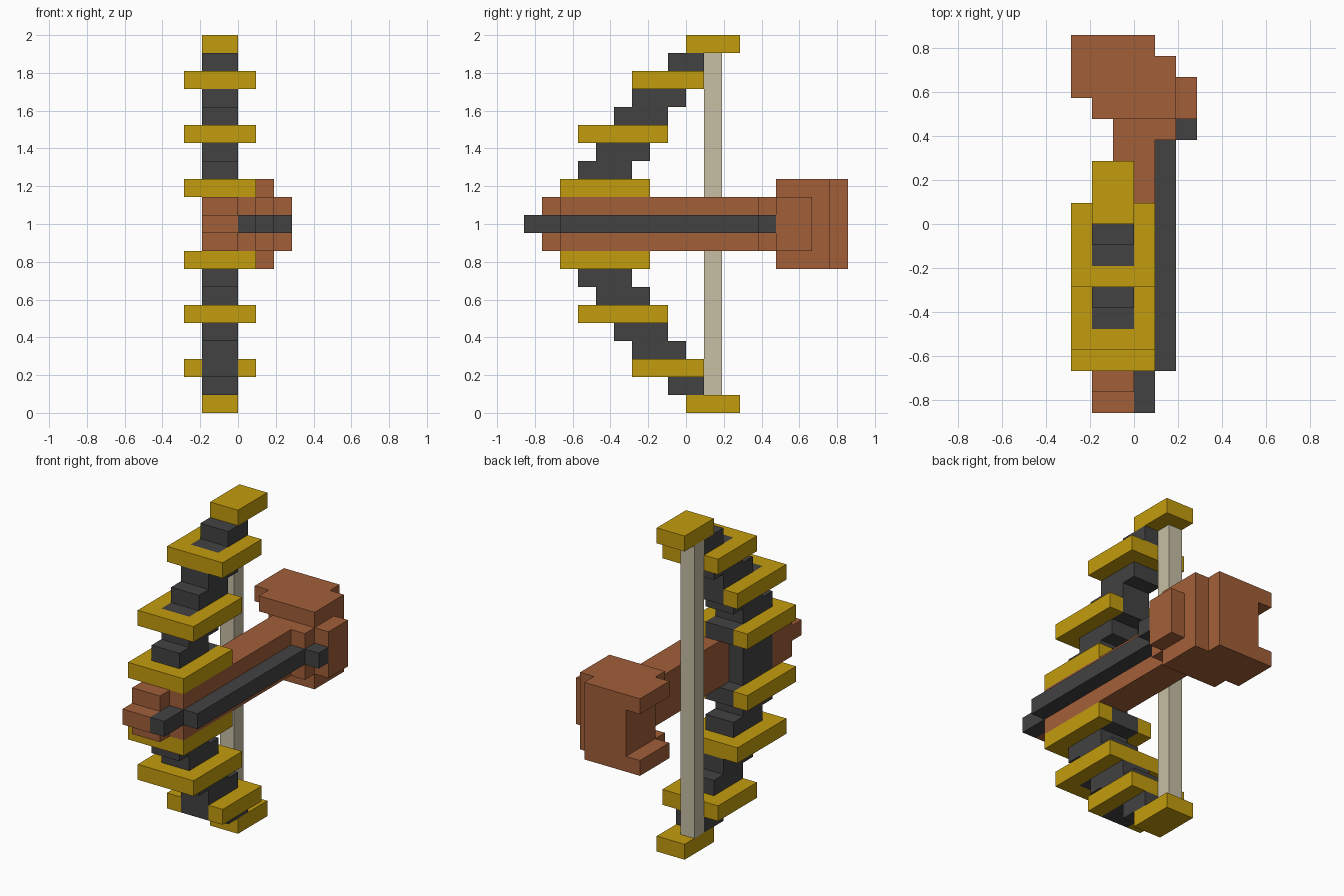
import bpy
import bmesh
from mathutils import Matrix, Vector

cube = bpy.data.objects.get("Cube")
if cube:
    bpy.data.objects.remove(cube, do_unlink=True)

U = 2 / 21  # block size: the model is 21 blocks tall


def material(name, srgb):
    rgb = [((c / 255 + 0.055) / 1.055) ** 2.4 for c in srgb]
    m = bpy.data.materials.new(name)
    m.use_nodes = True
    m.diffuse_color = (*rgb, 1)
    bsdf = next(n for n in m.node_tree.nodes if n.type == 'BSDF_PRINCIPLED')
    bsdf.inputs["Base Color"].default_value = (*rgb, 1)
    return m


gold = material("gold", (196, 156, 13))
dark = material("charcoal", (66, 66, 66))
wood = material("brown wood", (162, 95, 57))
cord = material("pale cord", (199, 191, 165))


def blocks(name, mat, boxes):
    """One object from boxes given as (x0, x1, y0, y1, z0, z1) in blocks."""
    bm = bmesh.new()
    for x0, x1, y0, y1, z0, z1 in boxes:
        centre = Vector((x0 + x1, y0 + y1, z0 + z1)) * U / 2
        size = Vector((x1 - x0, y1 - y0, z1 - z0)) * U
        bmesh.ops.create_cube(bm, size=1, matrix=Matrix.LocRotScale(centre, None, size))
    mesh = bpy.data.meshes.new(name)
    bm.to_mesh(mesh)
    bm.free()
    mesh.materials.append(mat)
    ob = bpy.data.objects.new(name, mesh)
    bpy.context.collection.objects.link(ob)
    return ob


# Stepped limbs: dark layers as (z, y0, y1), mirrored about the middle
STEPS = [(19, -1, 1), (17, -3, 0), (16, -4, -1), (14, -5, -2), (13, -6, -3)]
# Gold bands: (z, y0, y1, front side open, back side open)
BANDS = {
    "upper": [(18, -3, 1, False, False), (15, -6, -1, False, True), (12, -7, -2, False, True)],
    "lower": [(2, -3, 1, True, False), (5, -6, -1, False, False), (8, -7, -2, False, True)],
}
for side, bands in BANDS.items():
    core = []
    for z, y0, y1 in STEPS:
        z = z if side == "upper" else 20 - z
        core.append((-2, 0, y0, y1, z, z + 1))
    for i, (z, y0, y1, front_open, back_open) in enumerate(bands):
        a = y0 if front_open else y0 + 1
        b = y1 if back_open else y1 - 1
        core.append((-2, 0, a, b, z, z + 1))
        ring = [(-3, -2, y0, y1, z, z + 1), (0, 1, y0, y1, z, z + 1)]
        if not front_open:
            ring.append((-2, 0, y0, a, z, z + 1))
        if not back_open:
            ring.append((-2, 0, b, y1, z, z + 1))
        blocks(f"{side}_band_{i + 1}", gold, ring)
    blocks(f"{side}_limb", dark, core)
    z = 20 if side == "upper" else 0
    blocks(f"{side}_tip", gold, [(-2, 0, 0, 3, z, z + 1)])

# Dark grip joining the limbs beside the stock
blocks("grip", dark, [(-2, -1, -6, -3, 9, 12)])

# Bowstring
blocks("bowstring", cord, [(-2, -1, 1, 2, 1, 20)])

# Long wooden stock with stepped nose
blocks("stock", wood, [
    (-1, 1, -6, 4, 9, 12),
    (0, 1, -7, -6, 9, 12),
    (-1, 2, 4, 5, 9, 12),
])
blocks("nose", wood, [
    (-2, 0, -9, -8, 10, 11),
    (-2, 0, -8, -7, 9, 12),
    (-2, 0, -7, -6, 9, 12),
])

# Butt: wide top and bottom slabs around a notched middle
butt = [
    (-1, 2, 5, 6, 9, 12),
    (-2, 2, 6, 8, 9, 12),
    (-2, 1, 8, 9, 9, 12),
    (2, 3, 5, 7, 9, 12),
]
for z in (8, 12):
    butt += [(-2, 2, 5, 6, z, z + 1), (-3, 2, 6, 8, z, z + 1), (-3, 1, 8, 9, z, z + 1)]
blocks("butt", wood, butt)

# Dark rail stepping along the side of the stock
blocks("side_rail", dark, [
    (0, 1, -9, -7, 10, 11),
    (1, 2, -7, 4, 10, 11),
    (2, 3, 4, 5, 10, 11),
])
